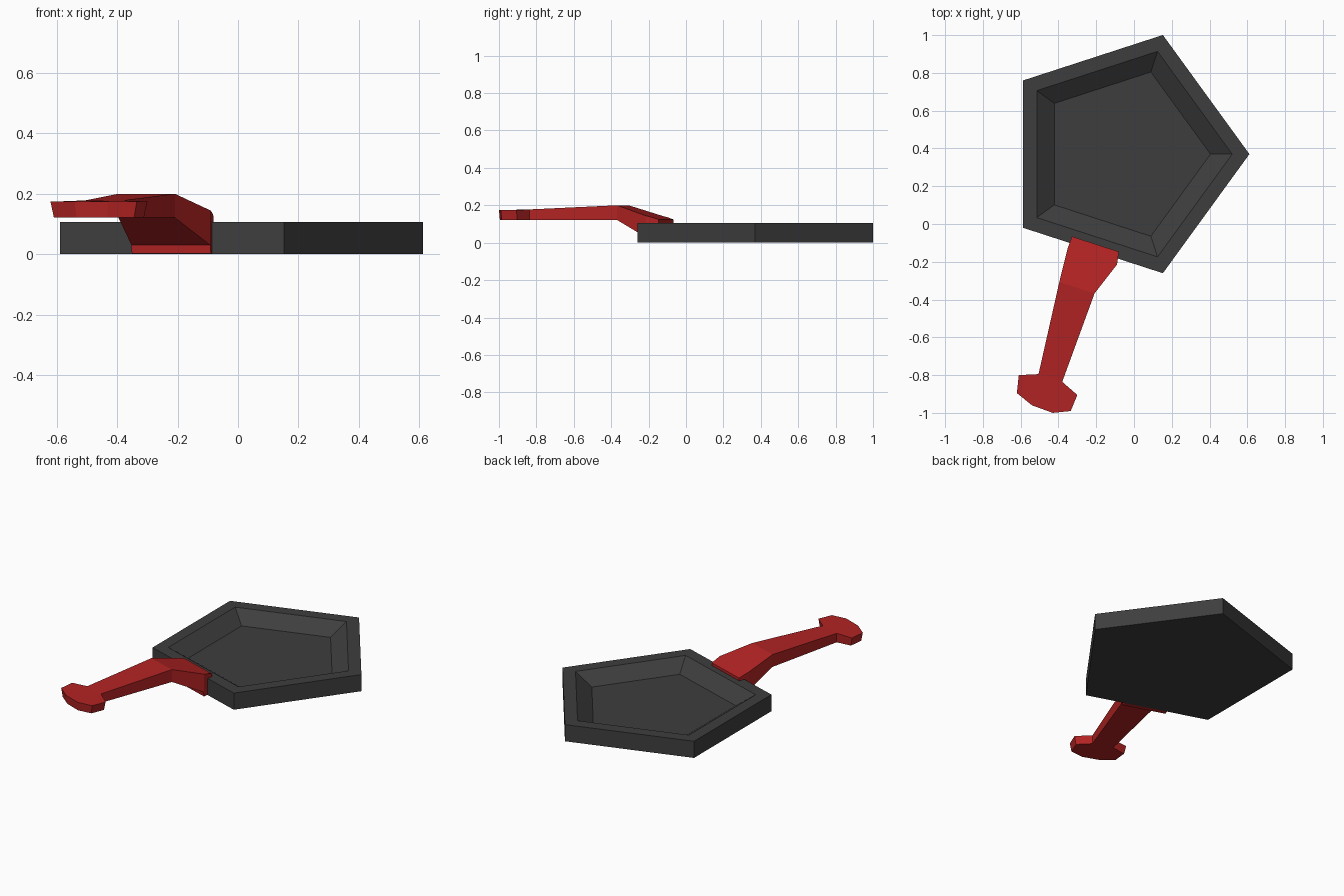
import bpy, bmesh, math

if "Cube" in bpy.data.objects:
    bpy.data.objects.remove(bpy.data.objects["Cube"])


def material(name, rgb):
    m = bpy.data.materials.new(name)
    m.diffuse_color = (*rgb, 1)
    m.use_nodes = True
    m.node_tree.nodes["Principled BSDF"].inputs["Base Color"].default_value = m.diffuse_color
    return m


def finish(name, bm, mat):
    bmesh.ops.recalc_face_normals(bm, faces=bm.faces)
    me = bpy.data.meshes.new(name)
    bm.to_mesh(me)
    bm.free()
    me.materials.append(mat)
    ob = bpy.data.objects.new(name, me)
    bpy.context.collection.objects.link(ob)
    return ob


def bridge(bm, a, b, skip=None):
    n = len(a)
    for i in range(n):
        if i != skip:
            j = (i + 1) % n
            bm.faces.new((a[i], a[j], b[j], b[i]))


charcoal = material("charcoal", (0.048, 0.048, 0.048))
red = material("red", (0.45, 0.017, 0.017))

# Five-sided pan: outer wall, flat rim, sloped inner wall, floor
CX, CY = -0.052, 0.37
bm = bmesh.new()
rings = []
for r, z in ((0.663, 0), (0.663, 0.106), (0.572, 0.106), (0.457, 0.037)):
    rings.append([bm.verts.new((CX + r * math.cos(math.tau * i / 5),
                                CY + r * math.sin(math.tau * i / 5), z)) for i in range(5)])
for a, b in zip(rings, rings[1:]):
    bridge(bm, a, b)
bm.faces.new(rings[0])
bm.faces.new(rings[-1])
finish("pan", bm, charcoal)

# Handle: sections along the normal of one pan edge
ang = math.radians(252)
D = (math.cos(ang), math.sin(ang))
V = (-D[1], D[0])
M = (-0.217, -0.14)


def at(u, v, z):
    return (M[0] + D[0] * u + V[0] * v, M[1] + D[1] * u + V[1] * v, z)


# distance, left, right, bottom z, top z
stations = [
    (-0.036, -0.129, 0.132, 0.107, 0.124),
    (-0.004, -0.130, 0.138, 0.002, 0.135),
    (0.031, -0.131, 0.144, 0.002, 0.144),
    (0.034, -0.131, 0.143, 0.030, 0.145),
    (0.214, -0.118, 0.078, 0.121, 0.200),
    (0.712, -0.072, 0.060, 0.121, 0.178),
]
bm = bmesh.new()
secs = [[bm.verts.new(at(u, v, z)) for v, z in ((l, b), (r, b), (r, t), (l, t))]
        for u, l, r, b, t in stations]
for a, b in zip(secs, secs[1:]):
    bridge(bm, a, b)
bm.faces.new(secs[0])

# Flared grip end, sharing the last handle section
end = secs[-1]
outline = [(-0.30, -0.905), (-0.335, -0.99), (-0.43, -1.0),
           (-0.54, -0.96), (-0.62, -0.895), (-0.61, -0.80)]
kx, ky = -0.46, -0.90
top = [end[3], end[2]] + [bm.verts.new((x, y, 0.174)) for x, y in outline]
bot = [end[0], end[1]] + [bm.verts.new((kx + (x - kx) * 0.93, ky + (y - ky) * 0.95, 0.121))
                          for x, y in outline]
bridge(bm, bot, top, skip=0)
bm.faces.new(top)
bm.faces.new(bot)
finish("handle", bm, red)
